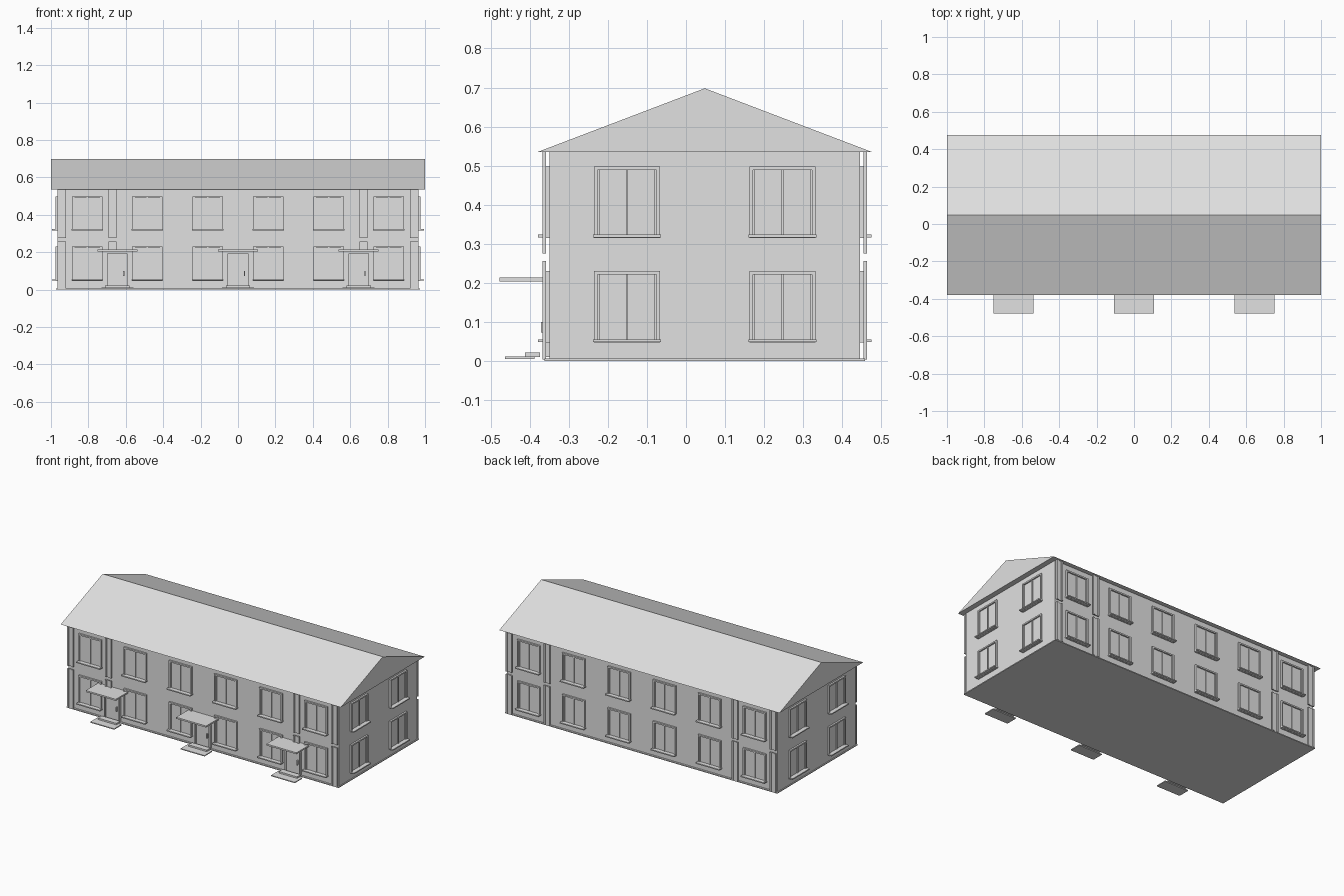
import bpy, bmesh
from mathutils import Matrix, Vector

if "Cube" in bpy.data.objects:
    bpy.data.objects.remove(bpy.data.objects["Cube"])

grey = bpy.data.materials.new("plain_grey")
grey.diffuse_color = (0.75, 0.75, 0.75, 1)
grey.use_nodes = True
grey.node_tree.nodes["Principled BSDF"].inputs["Base Color"].default_value = grey.diffuse_color

CY = 0.048            # ridge line and middle of the house depth
HX, HY = 0.966, 0.398  # half length and half depth of the walls
EAVE, RIDGE = 0.535, 0.698


def finish(name, bm):
    me = bpy.data.meshes.new(name)
    bm.to_mesh(me)
    bm.free()
    me.materials.append(grey)
    ob = bpy.data.objects.new(name, me)
    bpy.context.collection.objects.link(ob)
    return ob


# Wall frames: u runs along the wall, d points out of it, z is up
def wall_frame(side):
    u, d, o = {
        "front": ((1, 0, 0), (0, -1, 0), (0, CY - HY, 0)),
        "back": ((-1, 0, 0), (0, 1, 0), (0, CY + HY, 0)),
        "right": ((0, 1, 0), (1, 0, 0), (HX, CY, 0)),
        "left": ((0, -1, 0), (-1, 0, 0), (-HX, CY, 0)),
    }[side]
    return Vector(u), Vector(d), Vector(o)


def boxes(name, side, parts):
    """One object from boxes given as (u0, u1, d0, d1, z0, z1) on a wall."""
    u, d, o = wall_frame(side)
    bm = bmesh.new()
    for u0, u1, d0, d1, z0, z1 in parts:
        c = o + u * (u0 + u1) / 2 + d * (d0 + d1) / 2 + Vector((0, 0, (z0 + z1) / 2))
        size = [abs(u[i]) * (u1 - u0) + abs(d[i]) * (d1 - d0) for i in (0, 1)]
        bmesh.ops.create_cube(bm, size=1, matrix=Matrix.Translation(c)
                              @ Matrix.Diagonal((size[0], size[1], z1 - z0, 1)))
    return finish(name, bm)


def window(side, c, z0, w):
    h, t, m = w / 2, 0.009, 0.005
    z1 = z0 + 0.183
    parts = [
        (c - h, c - h + t, 0, 0.011, z0, z1),              # outer frame
        (c + h - t, c + h, 0, 0.011, z0, z1),
        (c - h + t, c + h - t, 0, 0.011, z1 - t, z1),
        (c - h, c + h, 0, 0.011, z0, z0 + 0.006),
        (c - h - 0.003, c + h + 0.003, 0, 0.029, z0 + 0.001, z0 + 0.008),  # sill
        (c - 0.003, c + 0.003, 0, 0.007, z0, z1 - t),      # mullion
        (c - h + t, c + h - t, 0, 0.002, z0, z1 - t),      # panes
    ]
    for s in (-1, 1):                                      # sash edges
        a = c + s * (h - t - m / 2)
        parts.append((a - m / 2, a + m / 2, 0, 0.006, z0, z1 - t))
    boxes(side + "_window", side, parts)


def strip(side, c, z0, z1):
    """Flat vertical trim with two raised edges."""
    h = 0.022
    boxes(side + "_trim", side, [
        (c - h, c + h, 0.008, 0.013, z0, z1),
        (c - h, c - h + 0.011, 0.013, 0.018, z0, z1),
        (c + h - 0.011, c + h, 0.013, 0.018, z0, z1)])


# Walls and the thin plinth
bm = bmesh.new()
for hx, hy, z0, z1 in ((HX, HY, 0.0, EAVE), (HX + 0.006, HY + 0.012, 0, 0.006)):
    bmesh.ops.create_cube(bm, size=1, matrix=Matrix.Translation((0, CY, (z0 + z1) / 2))
                          @ Matrix.Diagonal((2 * hx, 2 * hy, z1 - z0, 1)))
finish("walls", bm)

# Gabled roof prism
bm = bmesh.new()
tri = [bm.verts.new((-1, y, z)) for y, z in
       ((CY - 0.428, EAVE), (CY + 0.428, EAVE), (CY, RIDGE))]
face = bm.faces.new(tri)
ext = bmesh.ops.extrude_face_region(bm, geom=[face])
bmesh.ops.translate(bm, vec=(2, 0, 0),
                    verts=[v for v in ext["geom"] if isinstance(v, bmesh.types.BMVert)])
bmesh.ops.recalc_face_normals(bm, faces=bm.faces)
finish("roof", bm)

# Windows on two floors
for z0 in (0.047, 0.315):
    for side in ("front", "back"):
        for x in (0.162, 0.485, 0.806):
            for s in (-1, 1):
                window(side, s * x, z0, 0.162)
    for side in ("right", "left"):
        for s in (-1, 1):
            window(side, s * 0.199, z0, 0.169)

# Vertical trims, split between the floors
for side in ("front", "back"):
    for x in (0.942, 0.671):
        low = 0.214 if side == "front" and x < 0.9 else 0.004
        for s in (-1, 1):
            strip(side, s * x, low, 0.256)
            strip(side, s * x, 0.275, EAVE)

# Entrances: door, canopy and steps
for x in (-0.645, 0, 0.645):
    h = 0.055
    boxes("door", "front", [
        (x - h, x + h, 0, 0.008, 0.01, 0.185),
        (x - h, x - h + 0.008, 0, 0.016, 0.01, 0.193),
        (x + h - 0.008, x + h, 0, 0.016, 0.01, 0.193),
        (x - h, x + h, 0, 0.016, 0.184, 0.193),
        (x + 0.031, x + 0.037, 0.008, 0.021, 0.072, 0.1)])
    boxes("canopy", "front", [(x - 0.107, x + 0.107, 0, 0.128, 0.203, 0.213)])
    boxes("steps", "front", [
        (x - 0.085, x + 0.085, 0.038, 0.113, 0.005, 0.011),
        (x - 0.065, x + 0.065, 0.024, 0.062, 0.01, 0.021)])
